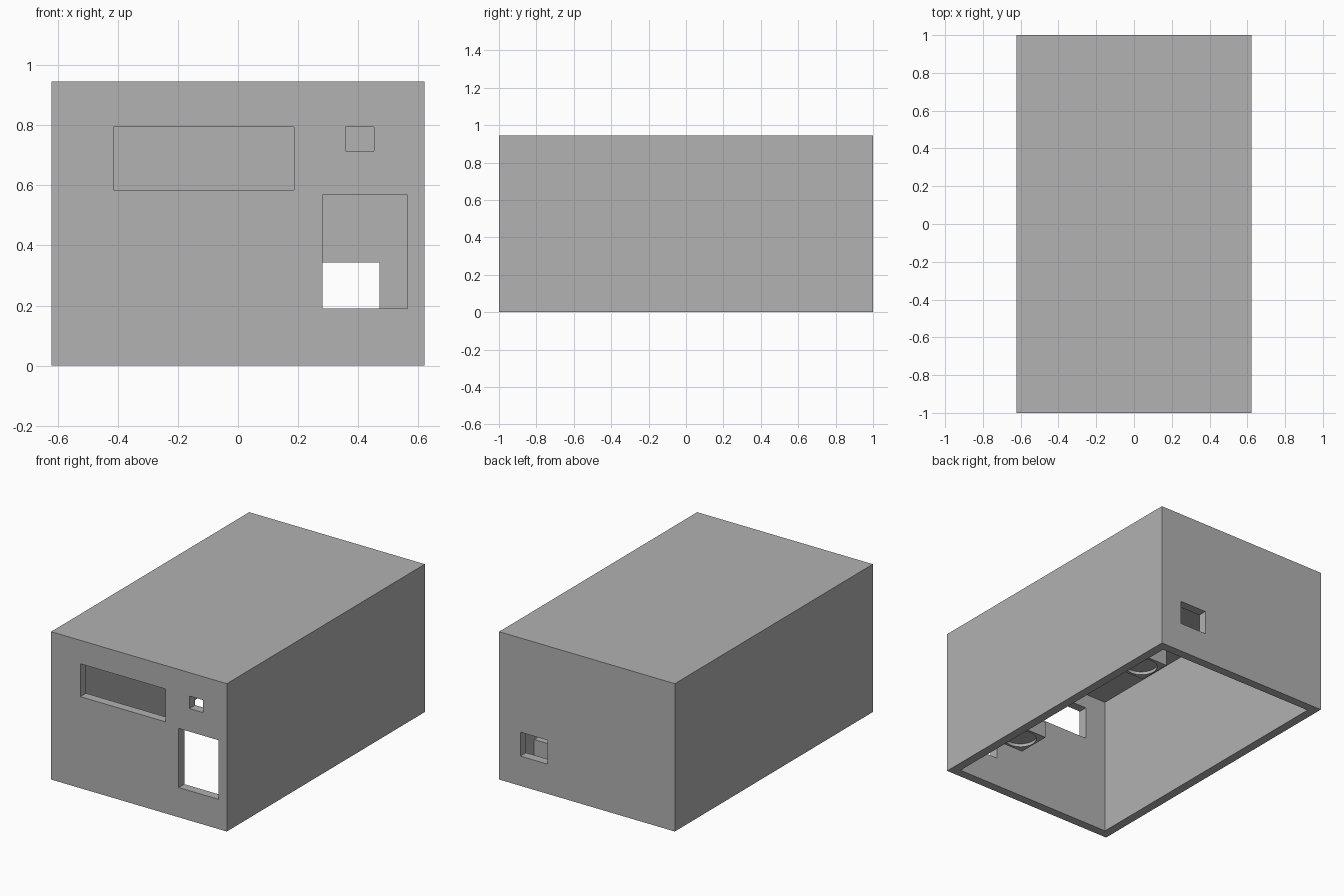
import bpy, bmesh

if "Cube" in bpy.data.objects:
    bpy.data.objects.remove(bpy.data.objects["Cube"])

grey = bpy.data.materials.new("light_grey")
grey.diffuse_color = (0.445, 0.445, 0.445, 1)
grey.use_nodes = True
grey.node_tree.nodes["Principled BSDF"].inputs["Base Color"].default_value = grey.diffuse_color

W, L, H, T = 0.621, 1.0, 0.945, 0.057   # half width, half length, height, wall


def add_mesh(name, bm):
    me = bpy.data.meshes.new(name)
    bm.to_mesh(me)
    bm.free()
    ob = bpy.data.objects.new(name, me)
    me.materials.append(grey)
    bpy.context.collection.objects.link(ob)
    return ob


def box(name, x0, x1, y0, y1, z0, z1):
    bm = bmesh.new()
    bmesh.ops.create_cube(bm, size=1)
    for v in bm.verts:
        v.co = (x1 if v.co.x > 0 else x0, y1 if v.co.y > 0 else y0, z1 if v.co.z > 0 else z0)
    return add_mesh(name, bm)


def disc(name, x, y, z, r, depth):
    bm = bmesh.new()
    bmesh.ops.create_cone(bm, cap_ends=True, segments=48, radius1=r, radius2=r, depth=depth)
    bmesh.ops.translate(bm, verts=bm.verts, vec=(x, y, z))
    return add_mesh(name, bm)


def cut(ob, cutter):
    cutter.hide_render = True
    cutter.hide_set(True)
    mod = ob.modifiers.new("cut", 'BOOLEAN')
    mod.operation = 'DIFFERENCE'
    mod.solver = 'EXACT'
    mod.object = cutter


# Hollow housing, open at the bottom
housing = box("housing", -W, W, -L, L, 0, H)
cut(housing, box("cavity_cutter", -W + T, W - T, -L + T, L - T, -0.2, H - T))

# Openings in the front and back walls: x0, x1, z0, z1, wall side
openings = {
    "display_window": (-0.415, 0.187, 0.585, 0.795, -1),
    "button_hole": (0.357, 0.453, 0.715, 0.795, -1),
    "keypad_window": (0.281, 0.567 - 0.003, 0.19, 0.568, -1),
    "cable_hole": (0.281, 0.471, 0.19, 0.343, 1),
}
for name, (x0, x1, z0, z1, s) in openings.items():
    ya, yb = sorted((s * (L - T - 0.02), s * (L + 0.1)))
    cut(housing, box(name + "_cutter", x0, x1, ya, yb, z0, z1))

# Lid mounting blocks on the right inner wall, each with a shallow round pocket
for name, y in (("front", -0.508), ("back", 0.618)):
    block = box(name + "_mounting_block", 0.357, W - T + 0.005, y - 0.11, y + 0.11, 0.063, 0.167)
    cut(block, disc(name + "_pocket_cutter", 0.461, y, 0.063, 0.095, 0.04))
